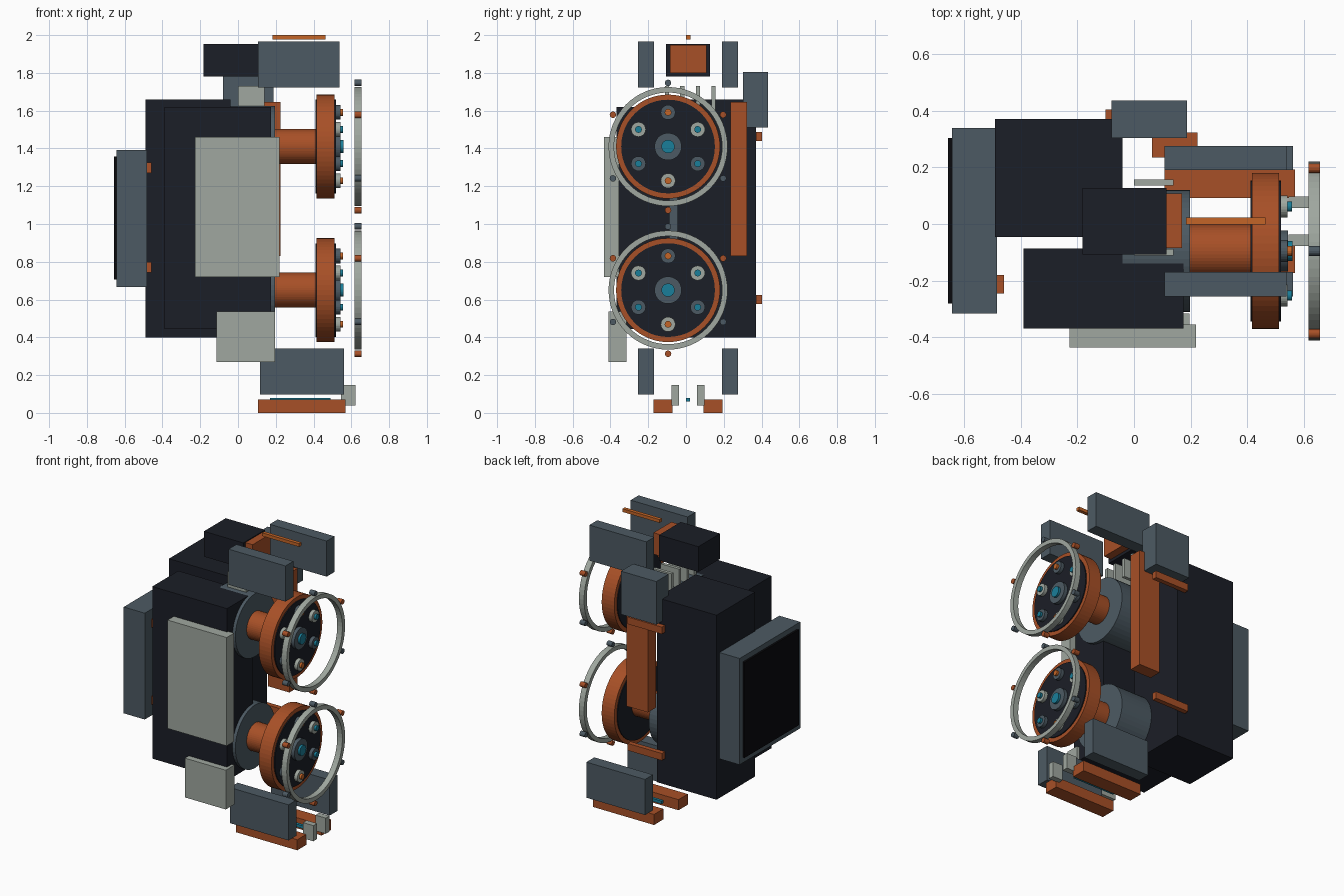
import bpy, bmesh
from math import pi, cos, sin, radians
from mathutils import Matrix, Vector

if "Cube" in bpy.data.objects:
    bpy.data.objects.remove(bpy.data.objects["Cube"])


def make_mat(name, r, g, b):
    m = bpy.data.materials.new(name)
    m.diffuse_color = (r, g, b, 1)
    m.use_nodes = True
    m.node_tree.nodes["Principled BSDF"].inputs["Base Color"].default_value = m.diffuse_color
    return m


DARK = make_mat("charcoal", .011, .013, .02)
BLACK = make_mat("black", .003, .003, .004)
SLATE = make_mat("slate", .073, .102, .125)
LIGHT = make_mat("pale_grey", .35, .39, .35)
RUST = make_mat("rust", .39, .08, .02)
ORANGE = make_mat("orange", .55, .13, .02)
TEAL = make_mat("teal", .01, .21, .32)


def finish(bm, name, mat):
    bmesh.ops.recalc_face_normals(bm, faces=bm.faces)
    me = bpy.data.meshes.new(name)
    bm.to_mesh(me)
    bm.free()
    me.materials.append(mat)
    ob = bpy.data.objects.new(name, me)
    bpy.context.collection.objects.link(ob)
    return ob


def box(name, x, y, z, mat):
    """Box from (min, max) ranges on each axis."""
    bm = bmesh.new()
    size = Matrix.Diagonal((x[1] - x[0], y[1] - y[0], z[1] - z[0], 1))
    mid = Vector((sum(x) / 2, sum(y) / 2, sum(z) / 2))
    bmesh.ops.create_cube(bm, size=1, matrix=Matrix.Translation(mid) @ size)
    return finish(bm, name, mat)


def disc(name, x, y, z, r, mat, n=48):
    """Solid cylinder along x."""
    bm = bmesh.new()
    m = Matrix.Translation((sum(x) / 2, y, z)) @ Matrix.Rotation(pi / 2, 4, 'Y')
    bmesh.ops.create_cone(bm, cap_ends=True, segments=n, radius1=r, radius2=r,
                          depth=x[1] - x[0], matrix=m)
    return finish(bm, name, mat)


def ring(name, x, y, z, r_in, r_out, mat, n=64):
    """Flat-sided hoop around the x axis."""
    bm = bmesh.new()
    prof = [(x[0], r_in), (x[1], r_in), (x[1], r_out), (x[0], r_out)]
    loops = [[bm.verts.new((px, y + r * cos(2 * pi * i / n), z + r * sin(2 * pi * i / n)))
              for px, r in prof] for i in range(n)]
    for i in range(n):
        a, b = loops[i], loops[(i + 1) % n]
        for k in range(4):
            j = (k + 1) % 4
            bm.faces.new((a[k], a[j], b[j], b[k]))
    return finish(bm, name, mat)


# main body blocks
box("rear_body", (-.49, -.04), (-.045, .37), (.40, 1.66), DARK)
box("front_body", (-.39, .175), (-.368, -.087), (.445, 1.62), DARK)
box("head_block", (-.182, .115), (-.107, .127), (1.78, 1.953), DARK)
box("head_panel", (.115, .17), (-.085, .108), (1.80, 1.947), RUST)

# side display
box("display_case", (-.642, -.483), (-.316, .338), (.667, 1.393), SLATE)
box("display_screen", (-.656, -.642), (-.28, .304), (.705, 1.357), BLACK)
for z in (.772, 1.297):
    box("display_peg", (-.483, -.458), (-.245, -.18), (z - .028, z + .028), RUST)

# front panels
box("front_panel", (-.228, .219), (-.435, -.355), (.72, 1.46), LIGHT)
box("lower_front_panel", (-.115, .195), (-.41, -.316), (.27, .538), LIGHT)

# rear fittings
box("rear_pod", (-.08, .187), (.303, .435), (1.51, 1.805), SLATE)
box("rear_bar", (.063, .224), (.235, .322), (.83, 1.645), RUST)
for z in (.60, 1.463):
    box("rear_handle", (-.10, .16), (.37, .403), (z - .024, z + .024), RUST)

# cooling fins on top
for y in (-.10, -.02, .063, .146):
    box("cooling_fin", (0, .14), (y - .011, y + .011), (1.60, 1.73), LIGHT)

# two wheel assemblies
WY = -.095
for z in (.65, 1.41):
    disc("wheel_mount", (-.04, .197), WY, z, .215, SLATE)
    disc("wheel_shaft", (.19, .42), WY, z, .093, RUST)
    ring("wheel_rim", (.416, .511), WY, z, .245, .275, RUST)
    disc("wheel_disc", (.41, .518), WY, z, .248, DARK)
    disc("wheel_hub", (.515, .543), WY, z, .072, SLATE)
    disc("hub_cap", (.54, .558), WY, z, .035, TEAL, 32)
    ring("guard_ring", (.616, .655), WY, z, .286, .315, LIGHT)
    for i in range(6):
        a = radians(30 + 60 * i)
        c, s = cos(a), sin(a)
        ky, kz = WY + .181 * c, z + .181 * s
        disc("wheel_knob", (.515, .542), ky, kz, .039, (LIGHT, SLATE)[i % 2], 24)
        disc("knob_tip", (.54, .557), ky, kz, .018, ORANGE if i % 3 == 1 else TEAL, 16)
        disc("guard_stud", (.616, .655), WY + .337 * c, z + .337 * s, .017,
             (RUST, SLATE)[i % 2], 16)

# paired plates and feet, mirrored about y = 0.01
for sgn in (-1, 1):
    def span(a, b):
        return tuple(sorted((.01 + sgn * a, .01 + sgn * b)))
    box("upper_side_plate", (.107, .537), span(.18, .265), (1.722, 1.965), SLATE)
    box("lower_side_plate", (.117, .56), span(.18, .265), (.097, .34), SLATE)
    box("foot", (.107, .568), span(.082, .182), (0, .072), RUST)
    box("toe_block", (.545, .623), span(.047, .087), (.04, .147), LIGHT)

# thin rods at the top and bottom
box("top_rod", (.183, .463), (-.001, .023), (1.978, 2.0), ORANGE)
box("bottom_rod", (.17, .49), (0, .02), (.06, .08), TEAL)
